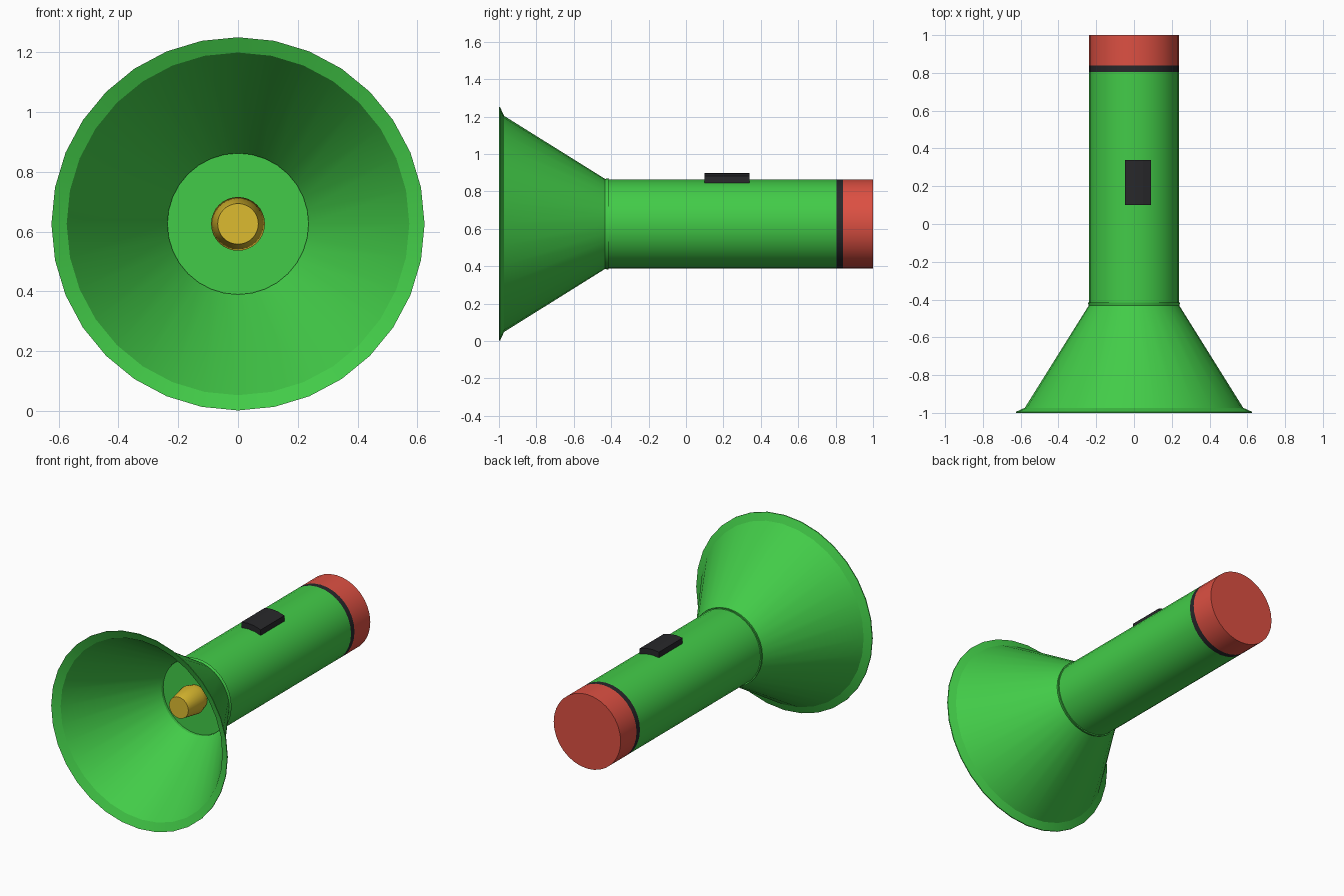
import bpy, bmesh
from math import sin, cos, pi, radians

SIDES = 32
AXIS_Z = 0.626
BODY_R = 0.2375

cube = bpy.data.objects.get("Cube")
if cube:
    bpy.data.objects.remove(cube, do_unlink=True)


def material(name, rgb):
    mat = bpy.data.materials.new(name)
    mat.use_nodes = True
    mat.diffuse_color = (*rgb, 1)
    mat.node_tree.nodes["Principled BSDF"].inputs["Base Color"].default_value = (*rgb, 1)
    return mat


green = material("green", (0.055, 0.6, 0.065))
red = material("red", (0.72, 0.08, 0.055))
black = material("black", (0.021, 0.021, 0.024))
yellow = material("yellow", (0.72, 0.5, 0.03))


def finish(name, bm, mat, smooth=True):
    bmesh.ops.recalc_face_normals(bm, faces=bm.faces)
    mesh = bpy.data.meshes.new(name)
    bm.to_mesh(mesh)
    bm.free()
    mesh.materials.append(mat)
    obj = bpy.data.objects.new(name, mesh)
    bpy.context.collection.objects.link(obj)
    if smooth:
        bpy.ops.object.select_all(action="DESELECT")
        obj.select_set(True)
        bpy.context.view_layer.objects.active = obj
        bpy.ops.object.shade_smooth_by_angle(angle=radians(30))
    return obj


def lathe(name, profile, mat, closed=False):
    """Turn (radius, y) points about the long axis; cap the ends or close the loop."""
    bm = bmesh.new()
    rings = []
    for r, y in profile:
        angles = [2 * pi * i / SIDES for i in range(SIDES)]
        rings.append([bm.verts.new((r * sin(a), y, AXIS_Z + r * cos(a))) for a in angles])
    pairs = list(zip(rings, rings[1:]))
    if closed:
        pairs.append((rings[-1], rings[0]))
    else:
        bm.faces.new(rings[0])
        bm.faces.new(rings[-1])
    for a, b in pairs:
        for i in range(SIDES):
            j = (i + 1) % SIDES
            bm.faces.new((a[i], a[j], b[j], b[i]))
    return finish(name, bm, mat)


# Barrel, band and end cap
lathe("barrel", [(BODY_R, -0.42), (BODY_R, 0.805)], green)
lathe("band", [(BODY_R, 0.805), (BODY_R, 0.84)], black)
lathe("end_cap", [(BODY_R, 0.84), (BODY_R, 1.0)], red)

# Flared horn: thin shell with a turned-out lip and a small neck collar
outer = [(0.245, -0.415), (0.24, -0.432), (0.578, -0.973), (0.624, -0.994)]
inner = [(0.624, -1.0), (0.573, -0.977), (0.236, -0.438), (0.236, -0.415)]
lathe("horn", outer + inner, green, closed=True)

# Bulb in the middle of the horn
lathe("bulb", [(0.075, -0.415), (0.09, -0.47), (0.068, -0.6)], yellow)

# Switch: a raised patch following the curve of the barrel
bm = bmesh.new()
angles = [radians(a) for a in (-11.25, 0, 11.25, 22.5)]
arc = [(BODY_R * sin(a), AXIS_Z + BODY_R * cos(a)) for a in angles]
outline = arc + [(x, z + 0.036) for x, z in reversed(arc)]
front = bm.faces.new([bm.verts.new((x, 0.1, z)) for x, z in outline])
grown = bmesh.ops.extrude_face_region(bm, geom=[front], use_keep_orig=True)
back = [v for v in grown["geom"] if isinstance(v, bmesh.types.BMVert)]
bmesh.ops.translate(bm, verts=back, vec=(0, 0.24, 0))
finish("switch", bm, black, smooth=False)
